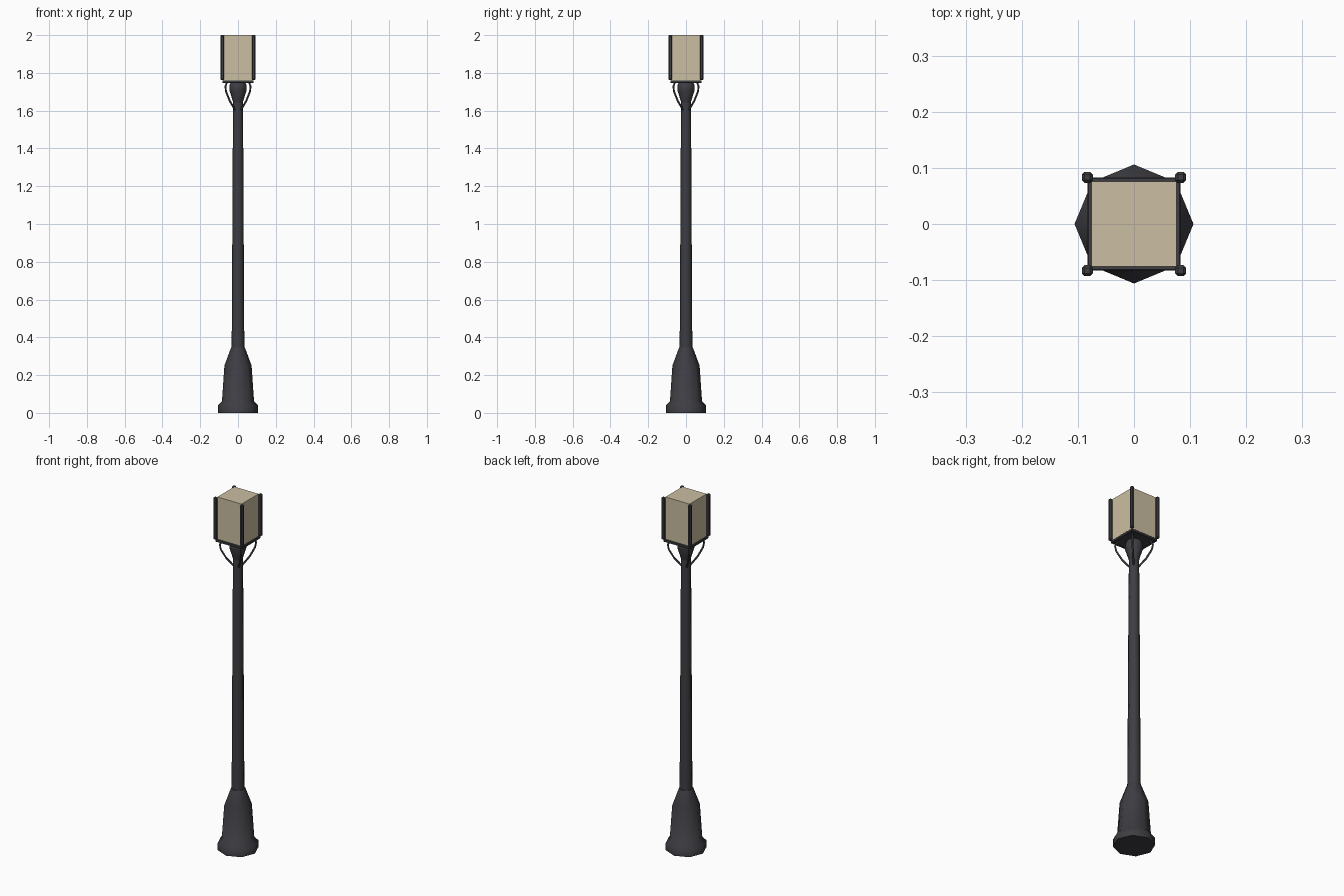
import bpy
import bmesh
import math

cube = bpy.data.objects.get("Cube")
if cube:
    bpy.data.objects.remove(cube, do_unlink=True)


def material(name, colour):
    mat = bpy.data.materials.new(name)
    mat.use_nodes = True
    mat.diffuse_color = colour
    mat.node_tree.nodes["Principled BSDF"].inputs["Base Color"].default_value = colour
    return mat


iron = material("dark iron", (0.048, 0.048, 0.056, 1))
glass = material("warm glass", (0.60, 0.52, 0.36, 1))


def add_object(name, data, mat):
    obj = bpy.data.objects.new(name, data)
    bpy.context.collection.objects.link(obj)
    data.materials.append(mat)
    return obj


def smooth(obj, degrees):
    bpy.ops.object.select_all(action='DESELECT')
    obj.select_set(True)
    bpy.context.view_layer.objects.active = obj
    bpy.ops.object.shade_smooth_by_angle(angle=math.radians(degrees))


def lathe(name, profile, sides=8):
    """Closed octagonal turning from (radius, height) pairs."""
    bm = bmesh.new()
    rings = []
    for r, z in profile:
        angles = [math.tau * i / sides for i in range(sides)]
        rings.append([bm.verts.new((r * math.cos(a), r * math.sin(a), z)) for a in angles])
    for low, high in zip(rings, rings[1:]):
        for i in range(sides):
            j = (i + 1) % sides
            bm.faces.new((low[i], low[j], high[j], high[i]))
    bm.faces.new(rings[0][::-1])
    bm.faces.new(rings[-1])
    mesh = bpy.data.meshes.new(name)
    bm.to_mesh(mesh)
    bm.free()
    obj = add_object(name, mesh, iron)
    smooth(obj, 50)
    return obj


def box(name, centre, size, mat, bevel=0):
    bm = bmesh.new()
    bmesh.ops.create_cube(bm, size=1)
    for v in bm.verts:
        v.co = [c + s * p for c, s, p in zip(centre, size, v.co)]
    if bevel:
        bmesh.ops.bevel(bm, geom=bm.edges[:], offset=bevel, segments=1,
                        affect='EDGES', profile=0.5)
    mesh = bpy.data.meshes.new(name)
    bm.to_mesh(mesh)
    bm.free()
    return add_object(name, mesh, mat)


# Pedestal, tapered pole and flared collar
lathe("pedestal", [(0.106, 0), (0.106, 0.04), (0.085, 0.06),
                   (0.072, 0.25), (0.037, 0.345)])
lathe("pole", [(0.034, 0.33), (0.0325, 0.5), (0.030, 0.975),
               (0.0275, 1.46), (0.025, 1.68)])
lathe("collar", [(0.025, 1.64), (0.032, 1.665), (0.045, 1.705),
                 (0.046, 1.735), (0.038, 1.75)])

# Lantern body and the tray below it
box("lantern_glass", (0, 0, 1.879), (0.152, 0.152, 0.242), glass)
box("lantern_tray", (0, 0, 1.754), (0.15, 0.15, 0.01), iron)

# Tray rim
for side, s in (("left", 1), ("right", -1)):
    box("rim_" + side, (s * 0.078, 0, 1.754), (0.01, 0.166, 0.014), iron, 0.002)
for side, s in (("back", 1), ("front", -1)):
    box("rim_" + side, (0, s * 0.078, 1.754), (0.166, 0.01, 0.014), iron, 0.002)

# Corner posts and the curved diagonal braces
brace_path = [(0.016, 1.605), (0.043, 1.65), (0.063, 1.70), (0.067, 1.728), (0.058, 1.75)]
for sx, x_name in ((1, "left"), (-1, "right")):
    for sy, y_name in ((1, "back"), (-1, "front")):
        corner = y_name + "_" + x_name
        box("post_" + corner, (sx * 0.083, sy * 0.083, 1.881),
            (0.02, 0.02, 0.238), iron, 0.005)
        curve = bpy.data.curves.new("brace_" + corner, 'CURVE')
        curve.dimensions = '3D'
        curve.bevel_depth = 0.005
        curve.bevel_resolution = 1
        curve.use_fill_caps = True
        spline = curve.splines.new('POLY')
        spline.points.add(len(brace_path) - 1)
        for point, (d, z) in zip(spline.points, brace_path):
            point.co = (sx * d, sy * d, z, 1)
        add_object("brace_" + corner, curve, iron)
